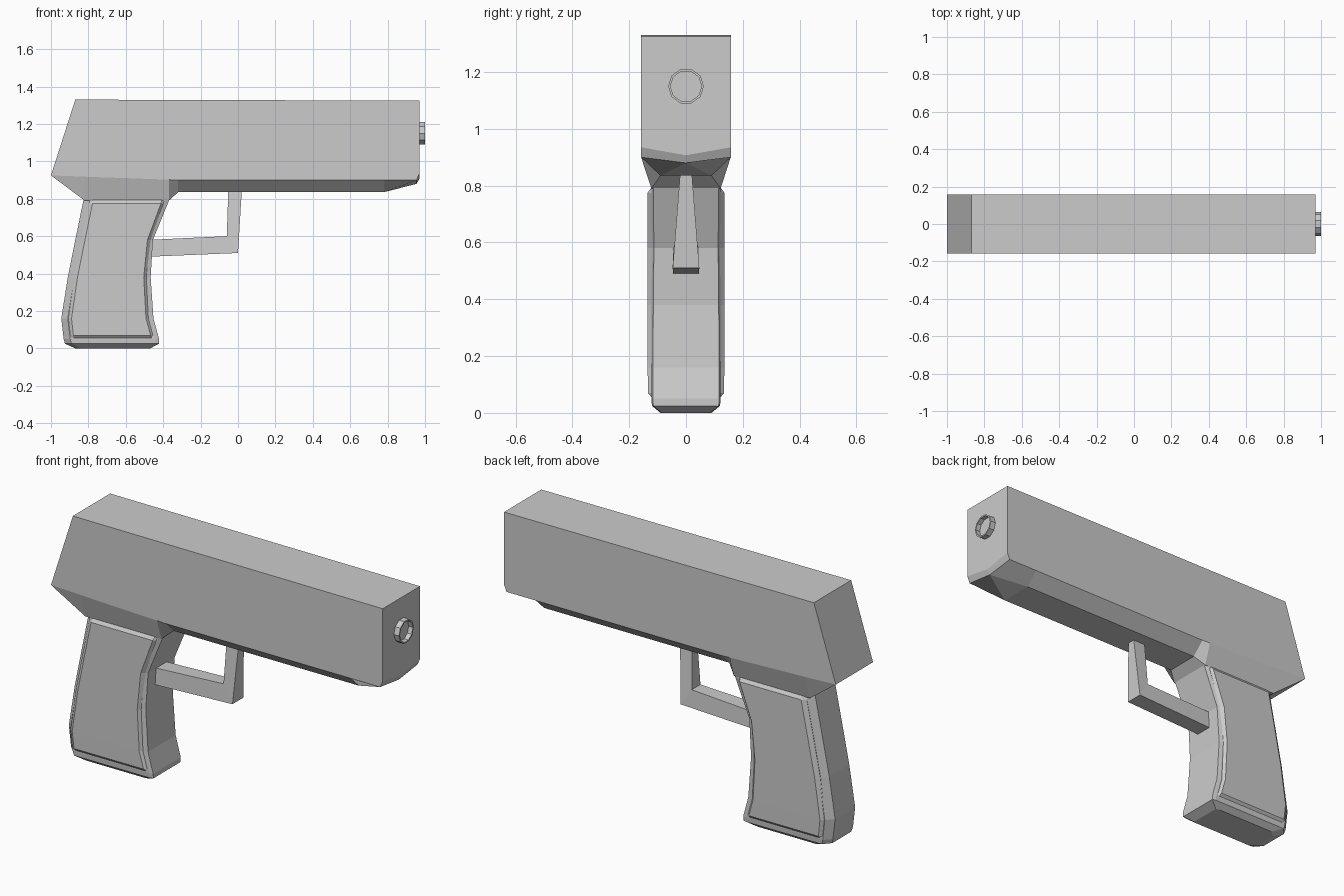
import bpy, bmesh, math
from mathutils import Matrix

if "Cube" in bpy.data.objects:
    bpy.data.objects.remove(bpy.data.objects["Cube"])


def loft(name, rings):
    """Skin a series of equal-length point rings and cap both ends."""
    bm = bmesh.new()
    rows = [[bm.verts.new(p) for p in ring] for ring in rings]
    n = len(rows[0])
    for a, b in zip(rows, rows[1:]):
        for i in range(n):
            j = (i + 1) % n
            bm.faces.new((a[i], a[j], b[j], b[i]))
    bm.faces.new(rows[0])
    bm.faces.new(rows[-1])
    bmesh.ops.remove_doubles(bm, verts=bm.verts, dist=0.0005)
    bmesh.ops.recalc_face_normals(bm, faces=bm.faces)
    return finish(name, bm)


def finish(name, bm):
    mesh = bpy.data.meshes.new(name)
    bm.to_mesh(mesh)
    bm.free()
    obj = bpy.data.objects.new(name, mesh)
    bpy.context.collection.objects.link(obj)
    return obj


def mirrored(half):
    """Complete a half section by reflecting it across y = 0."""
    return half + [(x, -y, z) for x, y, z in reversed(half)]


# Main body: x top, x side, z side, x bottom, y bottom, z bottom
W = 0.158
stations = [
    (-0.87, -1.00, 0.925, -1.00, 0.158, 0.925),
    (-0.82, -0.82, 0.918, -0.82, 0.122, 0.79),
    (-0.37, -0.37, 0.902, -0.37, 0.122, 0.79),
    (-0.32, -0.32, 0.90, -0.32, 0.09, 0.835),
    (0.78, 0.78, 0.90, 0.78, 0.09, 0.835),
    (0.955, 0.955, 0.90, 0.955, 0.0, 0.88),
    (0.97, 0.97, 0.935, 0.97, 0.0, 0.907),
]
loft("body", [mirrored([(xt, W, 1.33 - 0.003 * (xt + 0.87)), (xs, W, zs), (xb, yb, zb)])
              for xt, xs, zs, xb, yb, zb in stations])


# Grip core: z, rear x, front x, side half width, rear/front half widths
def grip_ring(z, xr, xf, w, yr, yf, c, d):
    return mirrored([(xr, yr, z), (xr + c, w, z), (xf - d, w, z), (xf, yf, z)])


core = [
    (0.80, -0.825, -0.365, 0.122, 0.085, 0.115),
    (0.58, -0.87, -0.455, 0.121, 0.085, 0.113),
    (0.38, -0.91, -0.467, 0.121, 0.085, 0.115),
    (0.16, -0.945, -0.452, 0.122, 0.085, 0.117),
    (0.05, -0.932, -0.422, 0.122, 0.085, 0.117),
    (0.025, -0.925, -0.422, 0.12, 0.08, 0.115),
    (0.0, -0.87, -0.47, 0.09, 0.06, 0.085),
]
loft("grip", [grip_ring(*s, 0.035, 0.02) for s in core])

# Raised panels on both sides of the grip
panel = [
    (0.795, -0.80, -0.385, 0.121),
    (0.775, -0.80, -0.39, 0.135),
    (0.58, -0.84, -0.462, 0.135),
    (0.38, -0.88, -0.482, 0.135),
    (0.16, -0.912, -0.47, 0.135),
    (0.07, -0.902, -0.445, 0.134),
    (0.055, -0.90, -0.44, 0.121),
]
loft("grip_panels", [grip_ring(z, a, b, w, 0.118, 0.113, 0.022, 0.022)
                     for z, a, b, w in panel])

# Trigger guard: outer and inner corners with half width at each
guard = [
    (-0.48, 0.49, -0.48, 0.58, 0.045, 0.045),
    (0.0, 0.51, -0.06, 0.60, 0.047, 0.037),
    (0.02, 0.84, -0.052, 0.84, 0.021, 0.021),
]
loft("trigger_guard", [mirrored([(xo, yo, zo), (xi, yi, zi)])
                       for xo, zo, xi, zi, yo, yi in guard])

# Muzzle: ten-sided ring with a recessed end
bm = bmesh.new()
bmesh.ops.create_cone(bm, cap_ends=True, segments=10, radius1=0.063, radius2=0.063, depth=0.04,
                      matrix=Matrix.Translation((0.98, 0, 1.15)) @ Matrix.Rotation(math.pi / 2, 4, 'Y'))
bm.normal_update()
end = max(bm.faces, key=lambda f: f.calc_center_median().x)
bmesh.ops.inset_region(bm, faces=[end], thickness=0.008)
hole = bmesh.ops.extrude_discrete_faces(bm, faces=[end])["faces"][0]
bmesh.ops.translate(bm, verts=hole.verts, vec=(-0.025, 0, 0))
finish("muzzle", bm)
